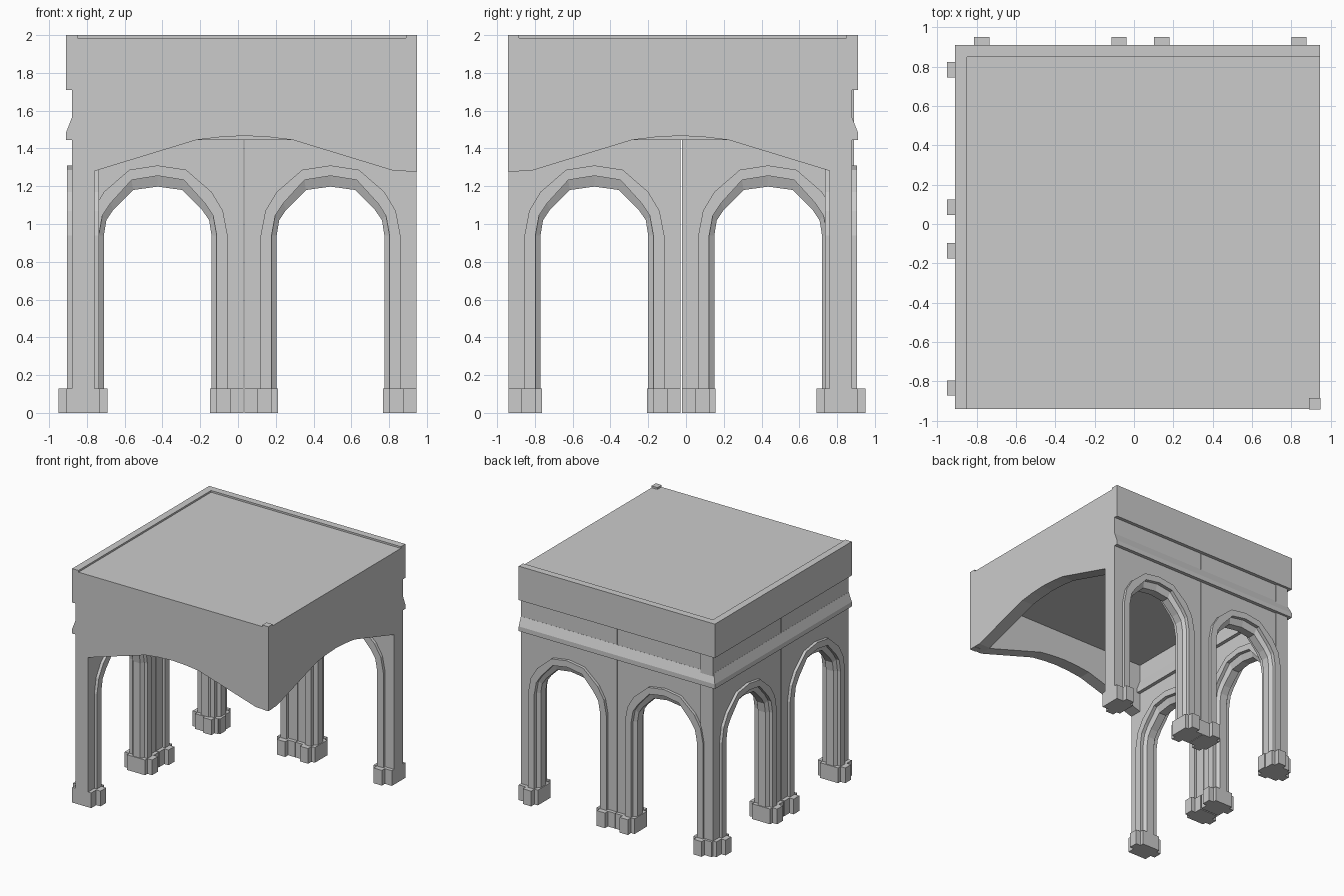
import bpy, bmesh
from math import pi
from mathutils import Matrix

if "Cube" in bpy.data.objects:
    bpy.data.objects.remove(bpy.data.objects["Cube"])


def make(name, bm, matrix=None):
    bmesh.ops.recalc_face_normals(bm, faces=bm.faces[:])
    mesh = bpy.data.meshes.new(name)
    bm.to_mesh(mesh)
    bm.free()
    ob = bpy.data.objects.new(name, mesh)
    bpy.context.collection.objects.link(ob)
    if matrix:
        ob.matrix_world = matrix
    return ob


def loft(rings, bm):
    """Closed solid through a sequence of rings with equal point counts."""
    vs = [[bm.verts.new(p) for p in r] for r in rings]
    n = len(vs[0])
    for a, b in zip(vs, vs[1:]):
        for i in range(n):
            j = (i + 1) % n
            bm.faces.new((a[i], a[j], b[j], b[i]))
    bm.faces.new(vs[0])
    bm.faces.new(vs[-1])


def box(bm, x0, x1, y0, y1, z0, z1):
    loft([[(x0, y0, z), (x1, y0, z), (x1, y1, z), (x0, y1, z)] for z in (z0, z1)], bm)


def prism(name, pts, d0, d1, matrix=None):
    bm = bmesh.new()
    loft([[(u, d, z) for u, z in pts] for d in (d0, d1)], bm)
    return make(name, bm, matrix)


def mirrored(half):
    return [(-u, z) for u, z in half] + [(u, z) for u, z in reversed(half[:-1])]


# Arch outlines: outer trim edge, trim inner edge, clear opening
OUTER = mirrored([(.37, 0), (.37, .94), (.345, 1.07), (.285, 1.17), (.15, 1.287), (0, 1.31)])
MID = mirrored([(.312, 0), (.312, .94), (.293, 1.045), (.25, 1.11), (.138, 1.233), (0, 1.255)])
INNER = mirrored([(.285, 0), (.285, .94), (.272, 1.02), (.235, 1.075), (.13, 1.18), (0, 1.198)])


def arch_bay(matrix):
    # Wall panel with arched opening
    prism("arch_wall", [(-.455, 0)] + OUTER + [(.455, 0), (.455, 1.71), (-.455, 1.71)],
          -.06, .06, matrix)
    # Stepped moulding swept around the opening
    bm = bmesh.new()
    rings = []
    for o, m, i in zip(OUTER, MID, INNER):
        front = [(o, .085), (m, .085), (m, .055), (i, .035)]
        section = front + [(p, -d) for p, d in reversed(front)]
        rings.append([(p[0], d, p[1]) for p, d in section])
    loft(rings, bm)
    make("arch_moulding", bm, matrix)
    # Stepped pier bases on both sides
    bm = bmesh.new()
    for s in (-1, 1):
        for u0, u1, d in ((.278, .31, .085), (.31, .388, .13), (.388, .455, .09)):
            a, b = sorted((s * u0, s * u1))
            box(bm, a, b, -d, d, 0, .13)
    make("pier_base", bm, matrix)


turn = Matrix.Rotation(pi / 2, 4, 'Z')
for c in (-.425, .49):
    arch_bay(Matrix.Translation((c, .82, 0)))
for c in (-.485, .435):
    arch_bay(Matrix.Translation((-.82, c, 0)) @ turn)


def sweep_corner(name, section):
    """Sweep an offset/height section along the back and left walls, mitred."""
    bm = bmesh.new()
    loft([[(.945, .82 + d, z) for d, z in section],
          [(-.82 - d, .82 + d, z) for d, z in section],
          [(-.82 - d, -.94, z) for d, z in section]], bm)
    make(name, bm)


# Cornice on both wall faces, and the raised roof rim
side = [(.06, 1.445), (.09, 1.445), (.09, 1.485), (.061, 1.56)]
sweep_corner("cornice", side + [(-d, z) for d, z in reversed(side)])
sweep_corner("roof_rim", [(.03, 1.97), (.09, 1.97), (.09, 2), (.03, 2)])

# Roof slab
bm = bmesh.new()
box(bm, -.91, .945, -.94, .91, 1.71, 1.985)
make("roof_slab", bm)

# Wide shallow arched beams on the two open sides
curve = mirrored([(.795, 1.28), (.255, 1.445), (.13, 1.46), (0, 1.467)])
prism("front_beam", [(.035 + u, z) for u, z in curve] + [(.945, 1.28), (.945, 1.71), (-.76, 1.71)],
      -.94, -.83)
prism("right_beam", [(-.03 + u, z) for u, z in curve] + [(.765, 1.71), (-.94, 1.71), (-.94, 1.28)],
      -.945, -.835, turn)

# Corner block
bm = bmesh.new()
box(bm, .89, .947, -.943, -.885, 1.278, 2)
make("corner_block", bm)
